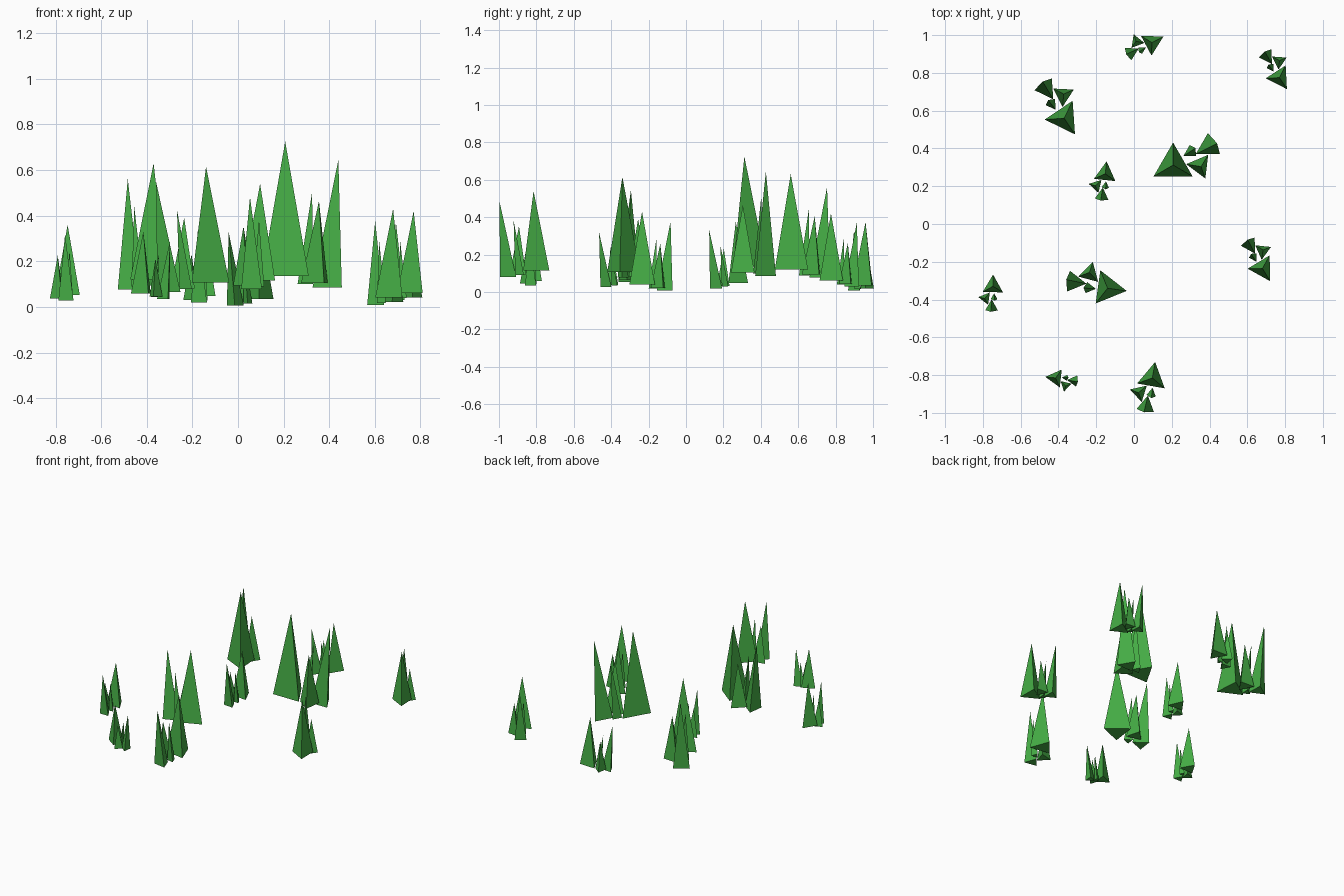
import bpy, bmesh, math
from mathutils import Matrix, Vector

if "Cube" in bpy.data.objects:
    bpy.data.objects.remove(bpy.data.objects["Cube"])

mat = bpy.data.materials.new("leaf_green")
mat.diffuse_color = (0.06, 0.42, 0.06, 1)
mat.use_nodes = True
mat.node_tree.nodes["Principled BSDF"].inputs["Base Color"].default_value = mat.diffuse_color

# One grove, measured from the tip of its tallest tree:
# name, base centre, base radius, base yaw, tip
TREES = [
    ("tall_tree",   (0.0, 0.0, -0.59),      0.119, 90,  (0.0, 0.0, 0.0)),
    ("medium_tree", (0.142, -0.004, -0.62), 0.073, 173, (0.148, -0.008, -0.26)),
    ("slim_tree",   (0.184, 0.095, -0.64),  0.074, 90,  (0.233, 0.115, -0.08)),
    ("small_tree",  (0.088, 0.067, -0.625), 0.039, 90,  (0.118, 0.090, -0.22)),
]

# Groves: tip of the tallest tree, scale, rotation
GROVES = [
    ((0.207, 0.312, 0.725), 1.00, 0),
    ((-0.37, 0.56, 0.63),   0.865, 94),
    ((0.77, 0.775, 0.42),   0.61, 93),
    ((0.68, -0.235, 0.43),  0.66, 91),
    ((0.095, 0.96, 0.375),  0.575, 178),
    ((-0.14, -0.34, 0.615), 0.86, 142),
    ((0.097, -0.815, 0.54), 0.72, 230),
    ((-0.152, 0.266, 0.375), 0.555, 234),
    ((-0.747, -0.33, 0.36), 0.52, 239),
    ((-0.415, -0.815, 0.33), 0.46, -36),
]


def tree_mesh(name, base, radius, yaw, tip):
    """Three-sided pyramid with a leaning tip."""
    bm = bmesh.new()
    ring = []
    for i in range(3):
        a = math.radians(yaw + 120 * i)
        ring.append(bm.verts.new(Vector(base) + radius * Vector((math.cos(a), math.sin(a), 0))))
    top = bm.verts.new(tip)
    bm.faces.new(ring[::-1])
    for i in range(3):
        bm.faces.new((ring[i], ring[(i + 1) % 3], top))
    mesh = bpy.data.meshes.new(name)
    bm.to_mesh(mesh)
    bm.free()
    mesh.materials.append(mat)
    return mesh


meshes = [tree_mesh(*t) for t in TREES]

# Place the same four trees in every grove
for tip, scale, turn in GROVES:
    place = (Matrix.Translation(tip) @ Matrix.Rotation(math.radians(turn), 4, 'Z')
             @ Matrix.Scale(scale, 4))
    for mesh in meshes:
        ob = bpy.data.objects.new(mesh.name, mesh)
        ob.matrix_world = place
        bpy.context.collection.objects.link(ob)
